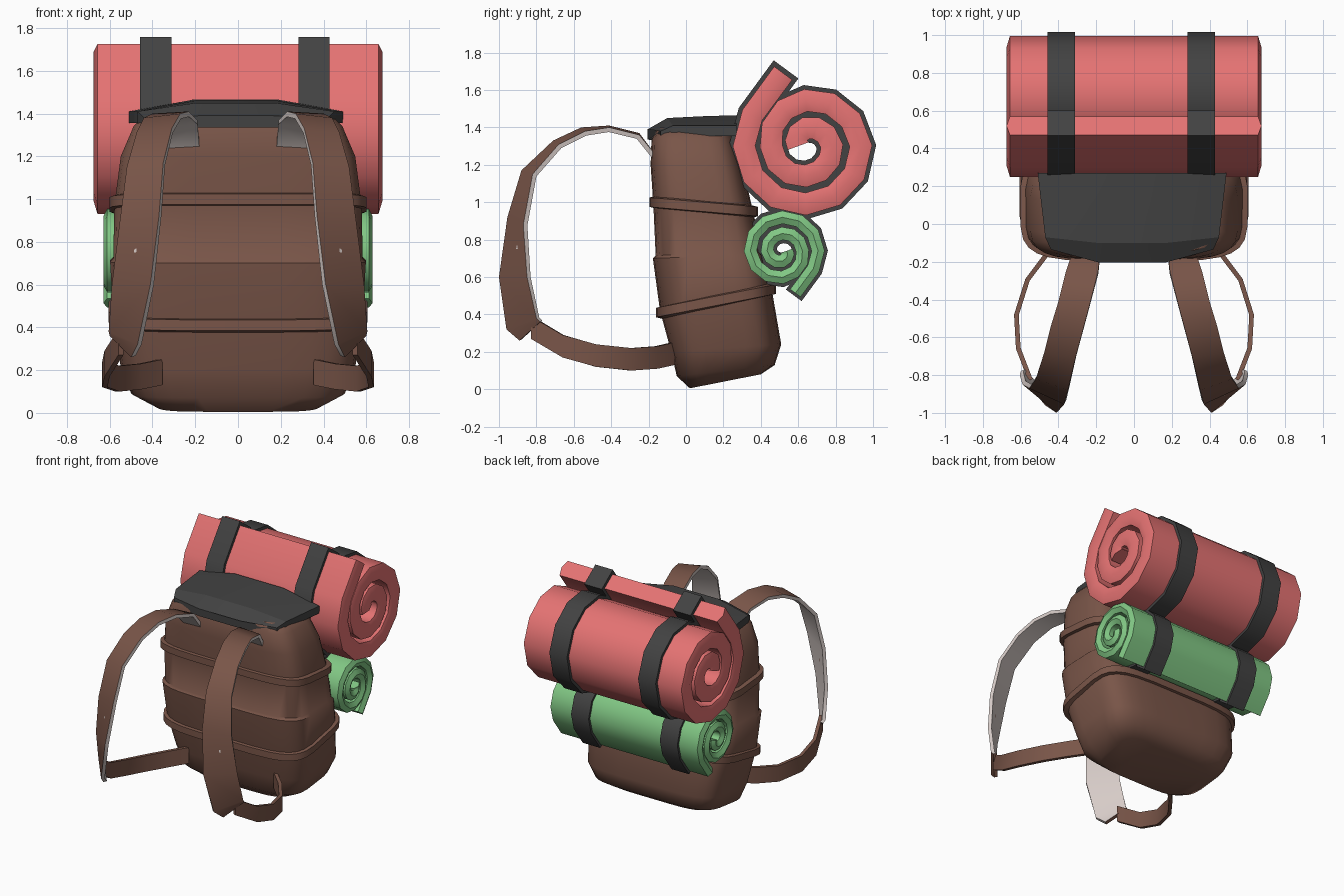
import bpy, bmesh, math
from mathutils import Vector

if "Cube" in bpy.data.objects:
    bpy.data.objects.remove(bpy.data.objects["Cube"])


def material(name, rgb):
    m = bpy.data.materials.new(name)
    m.diffuse_color = (*rgb, 1)
    m.use_nodes = True
    m.node_tree.nodes["Principled BSDF"].inputs["Base Color"].default_value = m.diffuse_color
    return m


BROWN = material("brown canvas", (0.191, 0.091, 0.065))
PALE = material("pale lining", (0.68, 0.604, 0.578))
DARK = material("dark grey", (0.0545, 0.0545, 0.0545))
RED = material("red blanket", (0.783, 0.171, 0.171))
GREEN = material("green mat", (0.22, 0.571, 0.231))


def loft(name, sections, mats, angle=40, closed=False, rule=None):
    """Skin a list of closed sections; rule maps section side -> material."""
    bm = bmesh.new()
    rings = [[bm.verts.new(p) for p in s] for s in sections]
    n = len(rings[0])
    pairs = list(zip(rings, rings[1:]))
    if closed:
        pairs.append((rings[-1], rings[0]))
    for a, b in pairs:
        for i in range(n):
            j = (i + 1) % n
            f = bm.faces.new((a[i], a[j], b[j], b[i]))
            f.material_index = rule(i) if rule else 0
    if not closed:
        bm.faces.new(rings[0])
        bm.faces.new(rings[-1])
    bmesh.ops.recalc_face_normals(bm, faces=bm.faces)
    me = bpy.data.meshes.new(name)
    bm.to_mesh(me)
    bm.free()
    for m in mats:
        me.materials.append(m)
    ob = bpy.data.objects.new(name, me)
    bpy.context.collection.objects.link(ob)
    bpy.ops.object.select_all(action='DESELECT')
    ob.select_set(True)
    bpy.context.view_layer.objects.active = ob
    bpy.ops.object.shade_smooth_by_angle(angle=math.radians(angle))
    return ob


def bag_ring(yf, zf, yb, zb, hw, grow=0.0, lift=0.0, n=28):
    """Rounded rectangle, tilted from its front edge to its back edge."""
    pts = []
    for i in range(n):
        t = 2 * math.pi * (i + 0.5) / n
        c, s = math.cos(t), math.sin(t)
        u = math.copysign(abs(c) ** 0.45, c)
        v = math.copysign(abs(s) ** 0.45, s)
        k = (v + 1) / 2
        pts.append(((hw + grow) * u,
                    yf + (yb - yf) * k + grow * v,
                    zf + (zb - zf) * k + lift))
    return pts


# Bag body, with a small step where the upper part tucks into the lower
loft("bag_body", [bag_ring(*r) for r in (
    (0.02, 0.005, 0.40, 0.08, 0.38), (-0.05, 0.07, 0.475, 0.13, 0.50),
    (-0.08, 0.20, 0.51, 0.24, 0.55), (-0.14, 0.42, 0.46, 0.53, 0.585),
    (-0.178, 0.70, 0.42, 0.72, 0.60), (-0.163, 0.715, 0.405, 0.735, 0.585),
    (-0.175, 0.98, 0.36, 0.95, 0.58), (-0.19, 1.20, 0.30, 1.20, 0.55),
    (-0.185, 1.34, 0.26, 1.34, 0.49), (-0.15, 1.40, 0.23, 1.40, 0.43))],
    [BROWN], 50)

# Raised bands around the bag
for name, ring in (("upper_band", (-0.175, 1.0, 0.365, 0.95, 0.58)),
                   ("lower_band", (-0.14, 0.41, 0.46, 0.535, 0.585))):
    loft(name, [bag_ring(*ring, g, h) for g, h in
                ((-0.02, -0.035), (0.022, -0.025), (0.022, 0.025), (-0.02, 0.035))],
         [BROWN], 50, closed=True)

# Dark lid: each section runs across the bag, from front lip to back
lid = []
for y, hw, z, bow, drop in ((-0.205, 0.43, 1.39, 0.07, 0.01),
                            (-0.10, 0.46, 1.45, 0.03, 0.04),
                            (0.10, 0.48, 1.46, 0.0, 0.05),
                            (0.27, 0.50, 1.465, 0.0, 0.055)):
    top = [Vector((hw * f - 0.01, y + bow * (abs(f) == 1),
                   z - drop * (abs(f) == 1))) for f in (-1, -0.4, 0.4, 1)]
    lid.append(top + [p - Vector((0, 0, 0.055)) for p in reversed(top)])
loft("lid", lid, [DARK], 25)


def ribbon(name, edges, thick, side, mats, rule=None):
    """Strap between two edge lines, thickened inward; side mirrors it."""
    a = [Vector(e[0]) for e in edges]
    b = [Vector(e[1]) for e in edges]
    last = len(a) - 1
    out = []
    for i in range(last + 1):
        p, q = max(i - 1, 0), min(i + 1, last)
        tangent = a[q] + b[q] - a[p] - b[p]
        inward = tangent.cross(b[i] - a[i]).normalized() * thick
        sec = (a[i], b[i], b[i] + inward, a[i] + inward)
        out.append([(-side * v.x, v.y, v.z) for v in sec])
    return loft(name, out, mats, 40, rule=rule)


shoulder = [
    ((-0.18, -0.16, 1.25), (-0.33, -0.16, 1.25)),
    ((-0.19, -0.25, 1.37), (-0.36, -0.25, 1.36)),
    ((-0.23, -0.41, 1.41), (-0.40, -0.41, 1.40)),
    ((-0.27, -0.56, 1.40), (-0.44, -0.54, 1.38)),
    ((-0.31, -0.71, 1.33), (-0.475, -0.68, 1.31)),
    ((-0.35, -0.88, 1.17), (-0.52, -0.82, 1.15)),
    ((-0.37, -0.955, 0.92), (-0.555, -0.87, 0.88)),
    ((-0.41, -1.0, 0.60), (-0.59, -0.85, 0.60)),
    ((-0.47, -0.96, 0.32), (-0.605, -0.80, 0.38)),
    ((-0.50, -0.89, 0.26), (-0.60, -0.78, 0.36))]
lower = [(-0.37, -0.06, 0.19), (-0.47, -0.15, 0.17), (-0.575, -0.29, 0.16),
         (-0.635, -0.48, 0.18), (-0.625, -0.66, 0.23), (-0.56, -0.83, 0.33)]

# Shoulder straps with pale lining, and the straps back to the bag
for side, tag in ((-1, "right"), (1, "left")):
    s = side
    ribbon(tag + "_shoulder_strap", shoulder, 0.025, s, [BROWN, PALE],
           lambda i: 0 if i == 0 else 1)
    ribbon(tag + "_lower_strap",
           [((x, y, z + 0.06), (x, y, z - 0.06)) for x, y, z in lower],
           0.025, s, [BROWN])

# Radius of the rolled sheet at every quarter turn from 180 degrees
RADII = (0.33, 0.31, 0.295, 0.245, 0.185, 0.16, 0.14, 0.095, 0.04)


def roll(name, center, scale, half, x0, half_w, bulge, mat, tail=0.0):
    """Spiral sheet with a free tail, running along x."""
    path = [Vector((-0.12 + 0.59 * tail, 0.39 + 0.8 * tail))]
    for deg in range(150, 901, 30):
        k = max(deg - 180, 0) / 90
        i = min(int(k), 7)
        r = RADII[i] + (RADII[i + 1] - RADII[i]) * (k - i)
        t = math.radians(deg)
        path.append(Vector((r * math.cos(t), r * math.sin(t))))
    out = []
    for i, p in enumerate(path):
        d = (path[min(i + 1, len(path) - 1)] - path[max(i - 1, 0)]).normalized()
        if i == 1:
            d = (path[2] - path[0]).normalized()
        nrm = Vector((-d.y, d.x)) * half
        w = half_w - bulge
        sec = [(half_w, p), (w, p - nrm), (-w, p - nrm),
               (-half_w, p), (-w, p + nrm), (w, p + nrm)]
        out.append([(x0 + x, center[0] + v.x * scale, center[1] + v.y * scale)
                    for x, v in sec])
    return loft(name, out, [mat], 42)


# Two rolls (the small one is turned half round) and their dark straps
for name, c, sc, w, mat, extra in (
        ("blanket_roll", (0.64, 1.30), 1.0, 0.675, RED, 0.022),
        ("mat_roll", (0.515, 0.74), -0.58, 0.63, GREEN, 0.03)):
    roll(name, c, sc, 0.06, 0, w, 0.018, mat)
    for x, tag in ((-0.385, "left"), (0.355, "right")):
        roll(f"{name}_{tag}_strap", c, sc, 0.06 + extra, x, 0.073, 0, DARK, 0.025)
